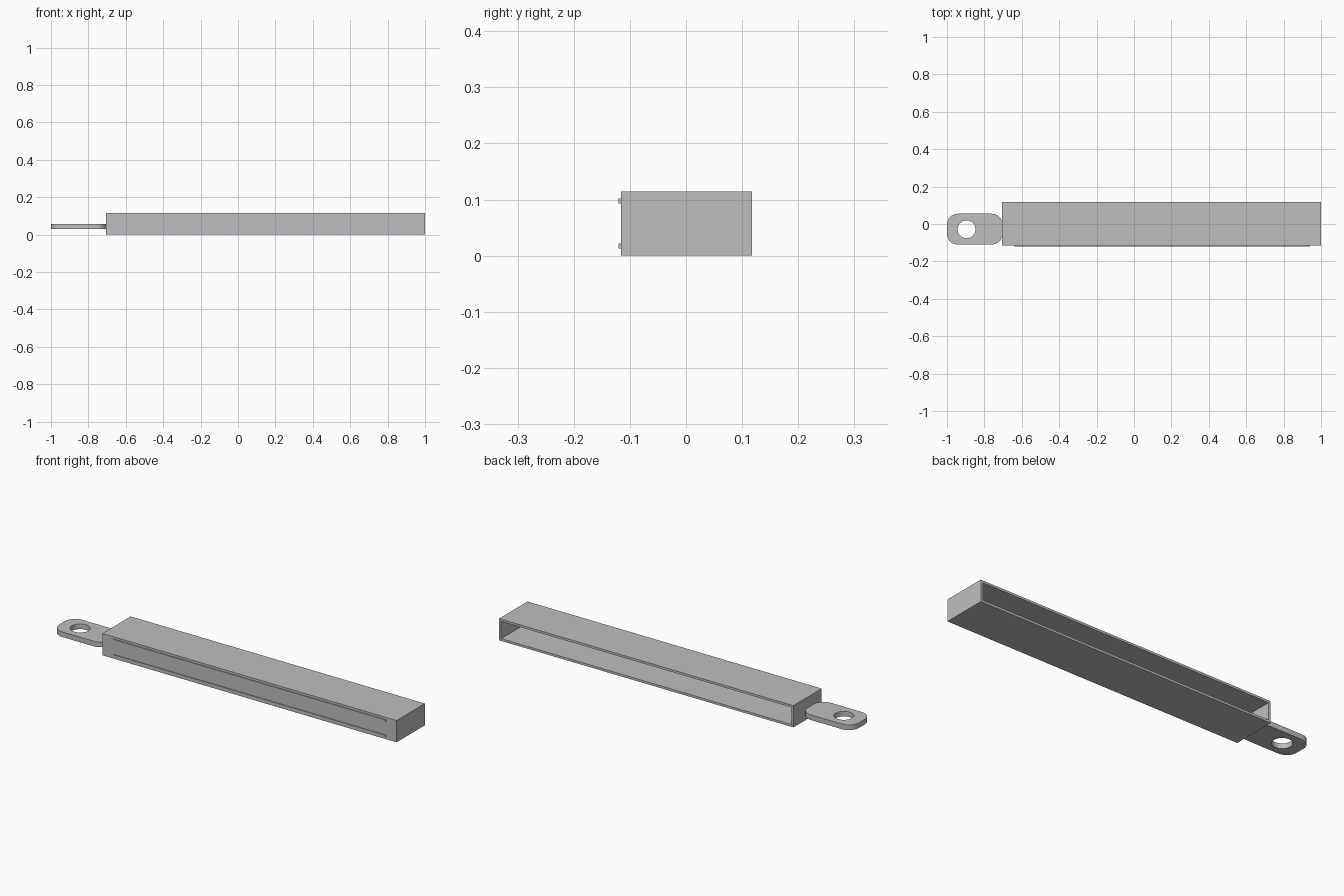
import bpy, bmesh
from math import sin, cos, pi, radians

cube = bpy.data.objects.get("Cube")
if cube:
    bpy.data.objects.remove(cube, do_unlink=True)

GREY = (0.52, 0.52, 0.52, 1)
grey = bpy.data.materials.new("plain grey")
grey.use_nodes = True
grey.diffuse_color = GREY
grey.node_tree.nodes["Principled BSDF"].inputs["Base Color"].default_value = GREY


def finish(bm, name):
    bmesh.ops.recalc_face_normals(bm, faces=bm.faces)
    mesh = bpy.data.meshes.new(name)
    bm.to_mesh(mesh)
    bm.free()
    mesh.materials.append(grey)
    obj = bpy.data.objects.new(name, mesh)
    bpy.context.collection.objects.link(obj)
    return obj


def box(bm, x, y, z):
    verts = bmesh.ops.create_cube(bm, size=1)["verts"]
    for v in verts:
        v.co = [lo if c < 0 else hi for c, (lo, hi) in zip(v.co, (x, y, z))]
    return verts


def arc(cx, cy, r, start, end, steps):
    return [(cx + r * cos(start + (end - start) * i / steps),
             cy + r * sin(start + (end - start) * i / steps)) for i in range(steps + 1)]


# Long housing, hollowed out from the open back
X0, X1, Y0, Y1, H, WALL = -0.705, 1.0, -0.116, 0.118, 0.114, 0.017
bm = bmesh.new()
box(bm, (X0, X1), (Y0, Y1), (0, H))
bm.faces.ensure_lookup_table()
back = max(bm.faces, key=lambda f: f.calc_center_median().y)
bmesh.ops.inset_region(bm, faces=[back], thickness=WALL)
pocket = bmesh.ops.extrude_face_region(bm, geom=[back])["geom"]
if back.is_valid:
    bmesh.ops.delete(bm, geom=[back], context="FACES_ONLY")
for v in pocket:
    if isinstance(v, bmesh.types.BMVert):
        v.co.y = Y0 + WALL
finish(bm, "housing")

# Two thin rails along the front
for name, z in (("lower_rail", 0.0175), ("upper_rail", 0.0975)):
    bm = bmesh.new()
    box(bm, (-0.64, 0.94), (-0.12, Y0 + 0.002), (z - 0.0045, z + 0.0045))
    finish(bm, name)

# Rounded mounting tab with a round hole
TX0, TX1, TY0, TY1, R = -1.0, -0.703, -0.11, 0.055, 0.058
outline = []
for k, (cx, cy) in enumerate(((TX1 - R, TY1 - R), (TX0 + R, TY1 - R),
                              (TX0 + R, TY0 + R), (TX1 - R, TY0 + R))):
    outline += arc(cx, cy, R, k * pi / 2, (k + 1) * pi / 2, 8)
hole = arc(-0.895, -0.028, 0.048, 0, 2 * pi, 32)[:-1]
bm = bmesh.new()
edges = []
for loop in (outline, hole):
    vs = [bm.verts.new((x, y, 0.03)) for x, y in loop]
    edges += [bm.edges.new((vs[i - 1], vs[i])) for i in range(len(vs))]
bmesh.ops.triangle_fill(bm, edges=edges, use_beauty=True)
top = bmesh.ops.extrude_face_region(bm, geom=bm.faces[:], use_keep_orig=True)["geom"]
for v in top:
    if isinstance(v, bmesh.types.BMVert):
        v.co.z = 0.057
tab = finish(bm, "mounting_tab")
bpy.ops.object.select_all(action="DESELECT")
tab.select_set(True)
bpy.context.view_layer.objects.active = tab
bpy.ops.object.shade_smooth_by_angle(angle=radians(30))
